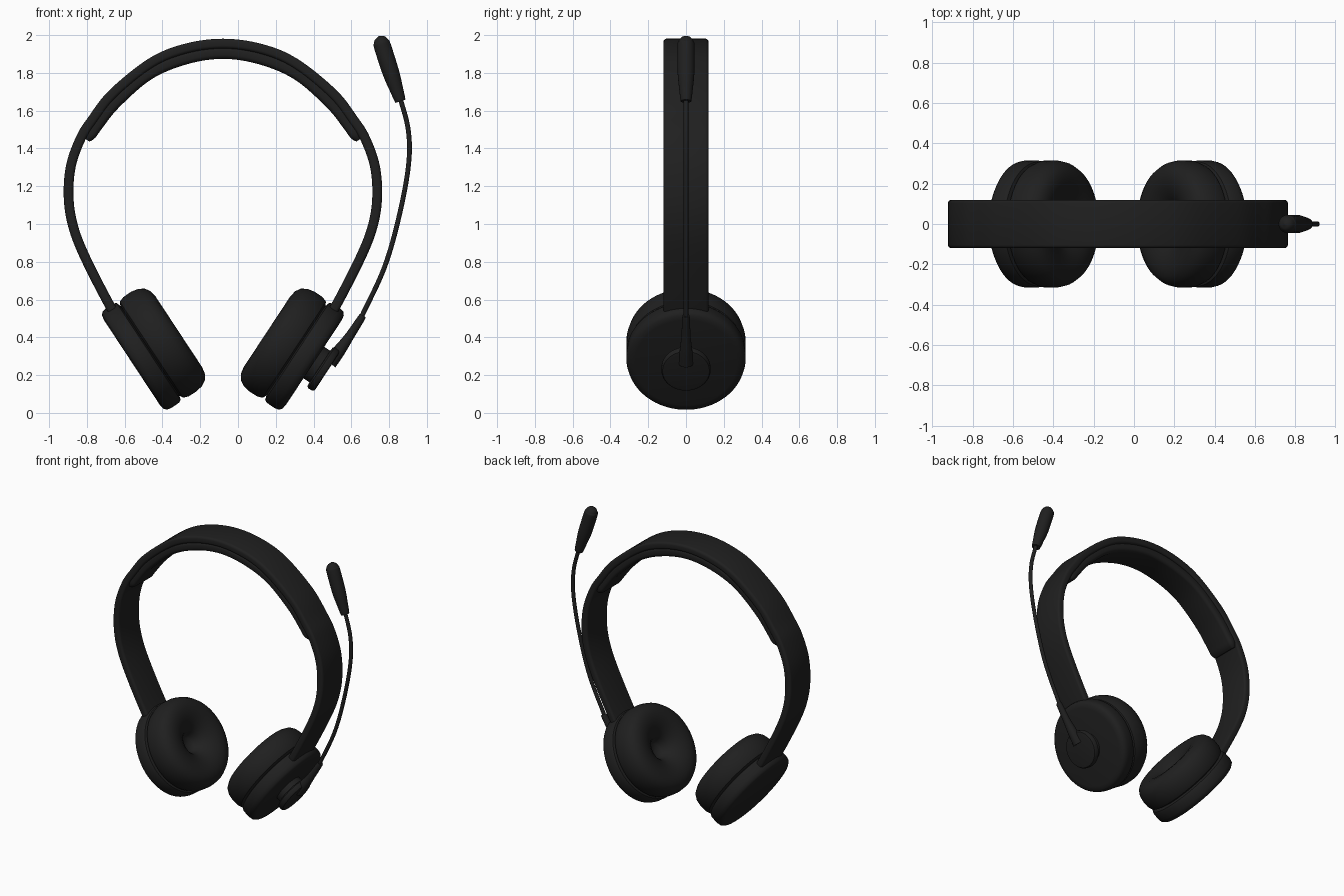
import bpy, bmesh, math
from mathutils import Vector

if "Cube" in bpy.data.objects:
    bpy.data.objects.remove(bpy.data.objects["Cube"])

AXIS_X = -0.08                       # symmetry line of headband and cups
TURN = Vector((0.835, 0, 0.55)).normalized()   # inward axis of the right cup
CUP = Vector((-0.468, 0, 0.328))     # seam centre of the right cup

black = bpy.data.materials.new("matte black")
black.use_nodes = True
black.diffuse_color = (0.014, 0.014, 0.014, 1)
shader = black.node_tree.nodes["Principled BSDF"]
shader.inputs["Base Color"].default_value = black.diffuse_color
shader.inputs["Roughness"].default_value = 0.6


def flip(p):
    return Vector((2 * AXIS_X - p[0], 0, p[-1]))


def smooth(points, steps=8):
    """Sample a smooth curve through (x, z, *sizes) points."""
    pts = [Vector(p) for p in points]
    pts = [2 * pts[0] - pts[1]] + pts + [2 * pts[-1] - pts[-2]]
    out = []
    for a, b, c, d in zip(pts, pts[1:], pts[2:], pts[3:]):
        for i in range(steps):
            t = i / steps
            out.append(0.5 * (2 * b + (c - a) * t + (2 * a - 5 * b + 4 * c - d) * t * t
                              + (3 * b - a - 3 * c + d) * t ** 3))
    return out + [pts[-2]]


def section(w, t, corner, k):
    """Rounded rectangle; becomes a circle when corner reaches the half size."""
    r = min(corner, w, t)
    for q, (sx, sy) in enumerate(((1, 1), (-1, 1), (-1, -1), (1, -1))):
        for i in range(k):
            a = (q + (i + 0.5) / k) * math.pi / 2
            yield sx * (w - r) + r * math.cos(a), sy * (t - r) + r * math.sin(a)


def sweep(name, path, sizes, corner=9, k=6, axis=None):
    """Skin rounded sections along a path lying in the xz plane."""
    bm = bmesh.new()
    rings = []
    for i, (p, (w, t)) in enumerate(zip(path, sizes)):
        tan = axis or (path[min(i + 1, len(path) - 1)] - path[max(i - 1, 0)]).normalized()
        side = Vector((-tan.z, 0, tan.x))
        rings.append([bm.verts.new(p + Vector((0, u, 0)) + side * v)
                      for u, v in section(w, t, corner, k)])
    for a, b in zip(rings, rings[1:]):
        for j in range(len(a)):
            n = (j + 1) % len(a)
            bm.faces.new((a[j], a[n], b[n], b[j]))
    bm.faces.new(rings[0])
    bm.faces.new(rings[-1])
    bmesh.ops.recalc_face_normals(bm, faces=bm.faces)
    for f in bm.faces:
        f.smooth = True
    mesh = bpy.data.meshes.new(name)
    bm.to_mesh(mesh)
    bm.free()
    mesh.set_sharp_from_angle(angle=math.radians(40))
    mesh.materials.append(black)
    obj = bpy.data.objects.new(name, mesh)
    bpy.context.collection.objects.link(obj)
    return obj


def lathe(name, profile, left):
    """Turn (radius, depth) points around a cup axis."""
    path = [CUP + TURN * d for r, d in profile]
    axis = TURN
    if left:
        path = [flip(p) for p in path]
        axis = Vector((-TURN.x, 0, TURN.z))
    sweep(name, path, [(r, r) for r, d in profile], k=16, axis=axis)


def arch(half):
    """Smooth half path joined with its mirror image."""
    pts = half + [(2 * AXIS_X - x, z) for x, z in reversed(half[:-1])]
    return [Vector((p[0], 0, p[1])) for p in smooth(pts)]


# Headband strip
band = arch([(-0.60, 0.44), (-0.688, 0.585), (-0.817, 0.84), (-0.876, 1.0),
             (-0.897, 1.15), (-0.884, 1.31), (-0.832, 1.455), (-0.772, 1.55),
             (-0.663, 1.69), (-0.46, 1.853), (-0.28, 1.928), (AXIS_X, 1.955)])
sweep("headband", band, [(0.12, 0.026)] * len(band), corner=0.018)

# Cushion under the headband, tapering to rounded ends
cushion = arch([(-0.80, 1.445), (-0.745, 1.525), (-0.65, 1.642),
                (-0.475, 1.793), (-0.28, 1.876), (AXIS_X, 1.906)])
last = len(cushion) - 1
sizes = []
for i in range(last + 1):
    e = min(1, (min(i, last - i) + 0.6) / 5)
    s = math.sqrt(1 - (1 - e) ** 2)
    sizes.append((0.085 + 0.027 * s, 0.032 * s))
sweep("headband_cushion", cushion, sizes, corner=0.025)

# Ear cups and ear pads
shell = [(0.001, -0.112), (0.27, -0.112), (0.296, -0.107), (0.311, -0.094), (0.316, -0.07),
         (0.315, -0.02), (0.308, -0.006), (0.29, 0), (0.2, 0.02)]
pad = [(0.2, 0), (0.285, 0.002), (0.305, 0.012), (0.315, 0.04), (0.316, 0.09),
       (0.308, 0.13), (0.29, 0.16), (0.262, 0.178), (0.225, 0.185), (0.18, 0.18),
       (0.135, 0.162), (0.1, 0.138), (0.075, 0.11), (0.06, 0.08), (0.045, 0.065), (0.001, 0.06)]
for left, label in ((False, "right"), (True, "left")):
    lathe(label + "_ear_cup", shell, left)
    lathe(label + "_ear_pad", pad, left)

# Round pivot of the microphone boom
lathe("boom_pivot", [(0.1, -0.09), (0.1, -0.15), (0.122, -0.152), (0.13, -0.16),
                     (0.13, -0.185), (0.124, -0.194), (0.11, -0.197), (0.001, -0.197)], True)


def rod(name, points):
    """Round rod through (x, z, radius) points."""
    pts = smooth(points)
    sweep(name, [Vector((p[0], 0, p[1])) for p in pts], [(p[2], p[2]) for p in pts], k=4)


# Boom arm, wire and microphone
rod("boom_arm", [(0.485, 0.265, 0.04), (0.54, 0.335, 0.033), (0.59, 0.405, 0.025),
                 (0.655, 0.505, 0.02), (0.66, 0.513, 0.015)])
rod("boom_wire", [(0.645, 0.49, 0.013), (0.775, 0.77, 0.013), (0.855, 1.05, 0.013),
                  (0.903, 1.315, 0.013), (0.901, 1.5, 0.013), (0.855, 1.68, 0.013)])
rod("microphone", [(0.86, 1.65, 0.028), (0.855, 1.665, 0.031), (0.84, 1.71, 0.036),
                   (0.81, 1.80, 0.045), (0.765, 1.94, 0.046), (0.757, 1.966, 0.04),
                   (0.751, 1.985, 0.027), (0.747, 1.995, 0.003)])
